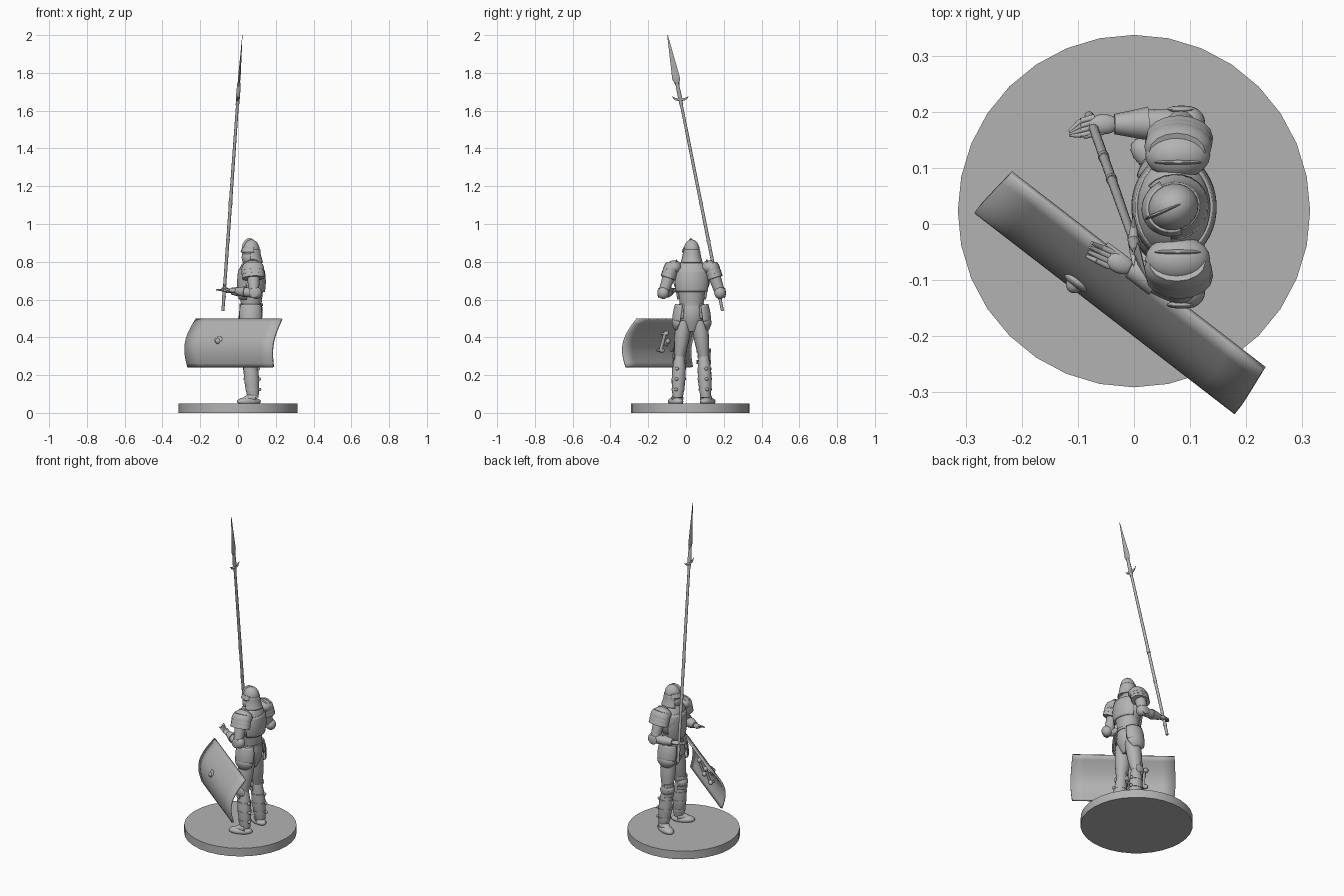
import bpy, bmesh, math
from mathutils import Vector, Matrix

if "Cube" in bpy.data.objects:
    bpy.data.objects.remove(bpy.data.objects["Cube"])

STEEL_COLOUR = (0.45, 0.45, 0.45, 1)
steel = bpy.data.materials.new("plain grey")
steel.use_nodes = True
steel.diffuse_color = STEEL_COLOUR
steel.node_tree.nodes["Principled BSDF"].inputs["Base Color"].default_value = STEEL_COLOUR

X, Y, Z = Matrix.Identity(3)
BODY = Vector((0.07, 0.03, 0))      # axis of the standing figure, which faces -x
BACK, FRONT = 0, math.pi            # directions of open plates, as angles
parts = []


def finish(name, bm, thickness=None):
    """Turn the bmesh into a grey object, optionally a plate of some thickness."""
    bmesh.ops.recalc_face_normals(bm, faces=bm.faces[:])
    mesh = bpy.data.meshes.new(name)
    bm.to_mesh(mesh)
    bm.free()
    mesh.materials.append(steel)
    part = bpy.data.objects.new(name, mesh)
    bpy.context.collection.objects.link(part)
    if thickness:
        solid = part.modifiers.new("thickness", "SOLIDIFY")
        solid.thickness = thickness
        solid.offset = 0
    parts.append(part)
    return part


def limb(name, start, end, radius, end_radius, bulge=0, wide=1, sides=16, steps=8, facing=None, spread=math.pi):
    """Tapered, bulging tube; wide stretches it sideways; facing and spread cut it to an open plate."""
    axis = (end - start).normalized()
    ref = X if abs(axis.dot(Y)) > 0.8 else Y
    side = (ref - axis * ref.dot(axis)).normalized()
    depth = side.cross(axis)
    plate = facing is not None
    if plate:
        angles = [facing + spread * (2 * k / (sides - 1) - 1) for k in range(sides)]
    else:
        angles = [math.tau * k / sides for k in range(sides)]
    bm, rings = bmesh.new(), []
    for i in range(steps + 1):
        f = i / steps
        r = radius + (end_radius - radius) * f + bulge * math.sin(math.pi * f)
        centre = start.lerp(end, f)
        rings.append([bm.verts.new(centre + depth * r * math.cos(a) + side * r * wide * math.sin(a))
                      for a in angles])
    for low, high in zip(rings, rings[1:]):
        for k in range(sides - plate):
            j = (k + 1) % sides
            bm.faces.new((low[k], low[j], high[j], high[k]))
    if plate:
        return finish(name, bm, thickness=0.005)
    bm.faces.new(rings[0])
    bm.faces.new(rings[-1])
    return finish(name, bm)


def ball(name, centre, size, heading=X):
    """Ellipsoid whose long axis points along the heading."""
    bm = bmesh.new()
    bmesh.ops.create_uvsphere(bm, u_segments=20, v_segments=12, radius=1)
    turn = heading.to_track_quat('X', 'Z').to_matrix().to_4x4()
    bmesh.ops.transform(bm, matrix=Matrix.Translation(centre) @ turn @ Matrix.Diagonal((*size, 1)), verts=bm.verts[:])
    return finish(name, bm)


def stack(name, low, high, *radii, **options):
    """Upright limb on the body axis."""
    return limb(name, BODY + Z * low, BODY + Z * high, *radii, **options)


# Round base
bm = bmesh.new()
BASE_RADIUS, BASE_HEIGHT = 0.314, 0.05
bmesh.ops.create_cone(bm, cap_ends=True, segments=32, radius1=BASE_RADIUS, radius2=BASE_RADIUS, depth=BASE_HEIGHT,
                      matrix=Matrix.Translation(Y * 0.023 + Z * BASE_HEIGHT / 2))
finish("base", bm)

# Torso
stack("hips", 0.43, 0.6, 0.03, 0.05, bulge=0.02, wide=1.15)
stack("skirt_plate", 0.5, 0.575, 0.066, 0.058, wide=1.15, facing=FRONT, spread=2.5)
stack("waist_belt", 0.565, 0.58, 0.062, 0.062, wide=1.05)
stack("abdomen", 0.57, 0.7, 0.054, 0.068, wide=1.15)
ball("chest", BODY + Z * 0.71, (0.072, 0.098, 0.11))
stack("back_plate", 0.64, 0.76, 0.07, 0.068, bulge=0.006, wide=1.25, facing=BACK, spread=1.2)
stack("breast_plate", 0.6, 0.76, 0.063, 0.066, bulge=0.008, wide=1.25, facing=FRONT, spread=1.2)
stack("neck", 0.78, 0.85, 0.036, 0.032)

for side, sign in (("left", -1), ("right", 1)):
    out = Y * sign

    def joint(x, offset, z):
        """Point at a distance to this side of the body axis."""
        return Vector((x, BODY.y, z)) + out * offset

    hip, knee = joint(0.07, 0.04, 0.49), joint(0.062, 0.064, 0.3)
    ankle, toe = joint(0.08, 0.074, 0.08), joint(0, 0.11, 0.06)
    shoulder, elbow = joint(0.078, 0.105, 0.77), joint(0.085, 0.15, 0.635)
    wrist = Vector((-0.035, 0.178, 0.645) if sign > 0 else (-0.008, -0.078, 0.645))

    # Hip plate with a rounded lower edge
    hem, lap, top = joint(0.067, 0.074, 0.435), joint(0.067, 0.052, 0.48), joint(0.067, 0.04, 0.57)
    outward = sign * math.pi / 2
    limb(side + "_tasset_tip", hem, lap, 0.022, 0.058, bulge=0.012, wide=0.85, facing=outward, spread=1.4)
    limb(side + "_tasset", lap, top, 0.058, 0.054, bulge=0.004, wide=0.85, facing=outward, spread=1.4)

    # Leg armour
    limb(side + "_thigh", hip, knee, 0.046, 0.031, bulge=0.006, wide=0.9)
    limb(side + "_greave", knee, ankle, 0.03, 0.029, bulge=0.01, wide=0.92)
    ball(side + "_knee_cap", knee - X * 0.015, (0.03, 0.033, 0.034))
    ball(side + "_knee_wing", knee + out * 0.03, (0.028, 0.007, 0.026))
    for shift in (-1, 1):
        middle = knee + Z * 0.03 * shift
        limb(side + "_knee_lame", middle - Z * 0.01, middle + Z * 0.01, 0.036, 0.036, facing=FRONT, spread=1.5)
    for f in (0.3, 0.55, 0.8):
        strap = knee.lerp(ankle, f)
        girth = 0.032 + 0.01 * math.sin(math.pi * f)
        limb(side + "_calf_strap", strap - Z * 0.006, strap + Z * 0.006, girth, girth, wide=0.92)
        ball(side + "_buckle", strap + X * girth + out * 0.01, Vector((1, 1, 1)) * 0.009)

    # Foot, turned slightly outwards
    heel = joint(0.115, 0.06, 0.06)
    ball(side + "_foot", heel.lerp(toe, 0.5), (0.068, 0.034, 0.024), heading=toe - heel)
    limb(side + "_instep", ankle, ankle.lerp(toe, 0.75), 0.028, 0.012, wide=1.2)
    for f in (0.3, 0.5):
        limb(side + "_foot_lame", ankle.lerp(toe, f), ankle.lerp(toe, f + 0.15), 0.029 - f / 40, 0.024 - f / 40, wide=1.25)

    # Layered shoulder armour
    slope = (elbow - shoulder).normalized()
    ball(side + "_shoulder_cap", shoulder - out * 0.012, (0.058, 0.042, 0.038))
    for i in range(3):
        rim = shoulder + slope * 0.02 * i
        limb(side + "_shoulder_lame", rim - slope * 0.02, rim + slope * 0.02, 0.05, 0.06, bulge=0.004, wide=0.7)
    ball(side + "_shoulder_ridge", shoulder - out * 0.025 + Z * 0.012, (0.045, 0.006, 0.032))

    # Arm armour: both forearms reach forwards
    reach = (wrist - elbow).normalized()
    limb(side + "_upper_arm", shoulder, elbow, 0.036, 0.027)
    limb(side + "_forearm", elbow, wrist, 0.025, 0.017, bulge=0.004)
    limb(side + "_gauntlet_cuff", elbow.lerp(wrist, 0.5), wrist, 0.03, 0.018)
    ball(side + "_elbow_cap", elbow + X * 0.012, (0.03, 0.03, 0.032))
    ball(side + "_elbow_wing", elbow + out * 0.024, (0.027, 0.007, 0.027))

    # Hands: the right fingers curl round the spear, the left ones lie open
    across = reach.cross(Z)
    palm = wrist + reach * 0.02
    curl = Y * -0.006 if sign > 0 else Z * 0.006
    ball(side + "_palm", palm, (0.028, 0.018, 0.012), heading=reach)
    for k in range(4):
        root = palm + reach * 0.015 + across * (k - 1.5) * 0.0085
        bend = root + reach * 0.025 + curl
        limb(side + "_finger", root, bend, 0.006, 0.005, sides=10)
        limb(side + "_fingertip", bend, bend + reach * 0.02 + curl * k, 0.005, 0.003, sides=10)
    thumb = palm - across * sign * 0.012
    limb(side + "_thumb", thumb, thumb + reach * 0.035 - across * sign * 0.01, 0.007, 0.004, sides=10)

# Helmet, built on the body axis and then turned a little towards the shield
helmet = [
    ball("helmet_bowl", BODY + Z * 0.86, (0.046, 0.042, 0.058)),
    ball("helmet_crest", BODY + Z * 0.865 - X * 0.01, (0.045, 0.005, 0.06)),
    stack("helmet_cheeks", 0.8, 0.86, 0.038, 0.045, wide=0.92),
    stack("neck_guard", 0.795, 0.865, 0.062, 0.046, bulge=-0.003, wide=0.9, facing=BACK, spread=2),
    stack("brim", 0.85, 0.875, 0.055, 0.046, wide=0.9, facing=FRONT, spread=1.5),
    stack("face_guard", 0.795, 0.84, 0.041, 0.046, bulge=0.005, wide=0.9, facing=FRONT, spread=1.5)]
swivel = Matrix.Translation(BODY) @ Matrix.Rotation(0.4, 4, 'Z') @ Matrix.Translation(-BODY)
for part in helmet:
    part.data.transform(swivel)

# Spear
butt, point = Vector((-0.08, 0.193, 0.54)), Vector((0.023, -0.098, 2))


def shaft(z):
    return butt.lerp(point, (z - butt.z) / (point.z - butt.z))


limb("spear_shaft", butt, shaft(1.75), 0.008, 0.007, bulge=0.001)
for z in (0.6, 0.9, 1.1):
    limb("shaft_collar", shaft(z), shaft(z + 0.02), 0.01, 0.01)
limb("spear_socket", shaft(1.63), shaft(1.75), 0.009, 0.008, bulge=0.002)
limb("spear_head_base", shaft(1.73), shaft(1.77), 0.003, 0.007, wide=3, sides=4)
limb("spear_head", shaft(1.77), point, 0.007, 0.0005, wide=3, sides=4)
hub = shaft(1.66)
for direction in (-1, 1):
    horn = hub + Y * direction * 0.025
    limb("spear_lug", hub, horn, 0.01, 0.006)
    limb("spear_lug_tip", horn, horn + Y * direction * 0.02 + Z * 0.016, 0.006, 0.001)

# Shield: leaning plate, bowed outwards by a sine rule
along, inward = Vector((0.79, -0.61, 0)), Vector((0.61, 0.79, 0))
SHIELD_TOP, SHIELD_BOTTOM = 0.497, 0.243


def shield_point(t, f, inset=0):
    """Point at length t and at fraction f down the shield, moved inwards by inset."""
    depth = -0.063 - 0.073 * f - 0.048 * math.sin(math.pi * f)
    return along * t + inward * (depth + inset) + Z * (SHIELD_TOP + (SHIELD_BOTTOM - SHIELD_TOP) * f)


bm = bmesh.new()
ROWS, COLUMNS = 12, 8
grid = []
for i in range(ROWS + 1):
    f = i / ROWS
    half = 0.286 + 0.008 * math.sin(math.pi * f)
    grid.append([bm.verts.new(shield_point(0.056 + half * (2 * k / COLUMNS - 1), f)) for k in range(COLUMNS + 1)])
for upper, lower in zip(grid, grid[1:]):
    for k in range(COLUMNS):
        bm.faces.new((upper[k], upper[k + 1], lower[k + 1], lower[k]))
finish("shield", bm, thickness=0.012)
ball("shield_boss_plate", shield_point(-0.018, 0.46), (0.027, 0.011, 0.027), heading=along)
ball("shield_boss", shield_point(-0.018, 0.46), (0.017, 0.022, 0.017), heading=along)

# Grips and studs inside the shield
for t in (-0.06, 0.06):
    high, low = shield_point(t, 0.3, 0.03), shield_point(t, 0.65, 0.03)
    limb("shield_grip", low, high, 0.006, 0.006, wide=1.5)
    for f, end in ((0.3, high), (0.65, low)):
        limb("grip_post", shield_point(t, f), end, 0.006, 0.006)
        ball("shield_stud", end - along * 0.01, Vector((1, 1, 1)) * 0.014)

# Smooth shading with sharp edges kept
bpy.ops.object.select_all(action='DESELECT')
for part in parts:
    part.select_set(True)
bpy.context.view_layer.objects.active = parts[0]
bpy.ops.object.shade_smooth_by_angle(angle=math.radians(40))
